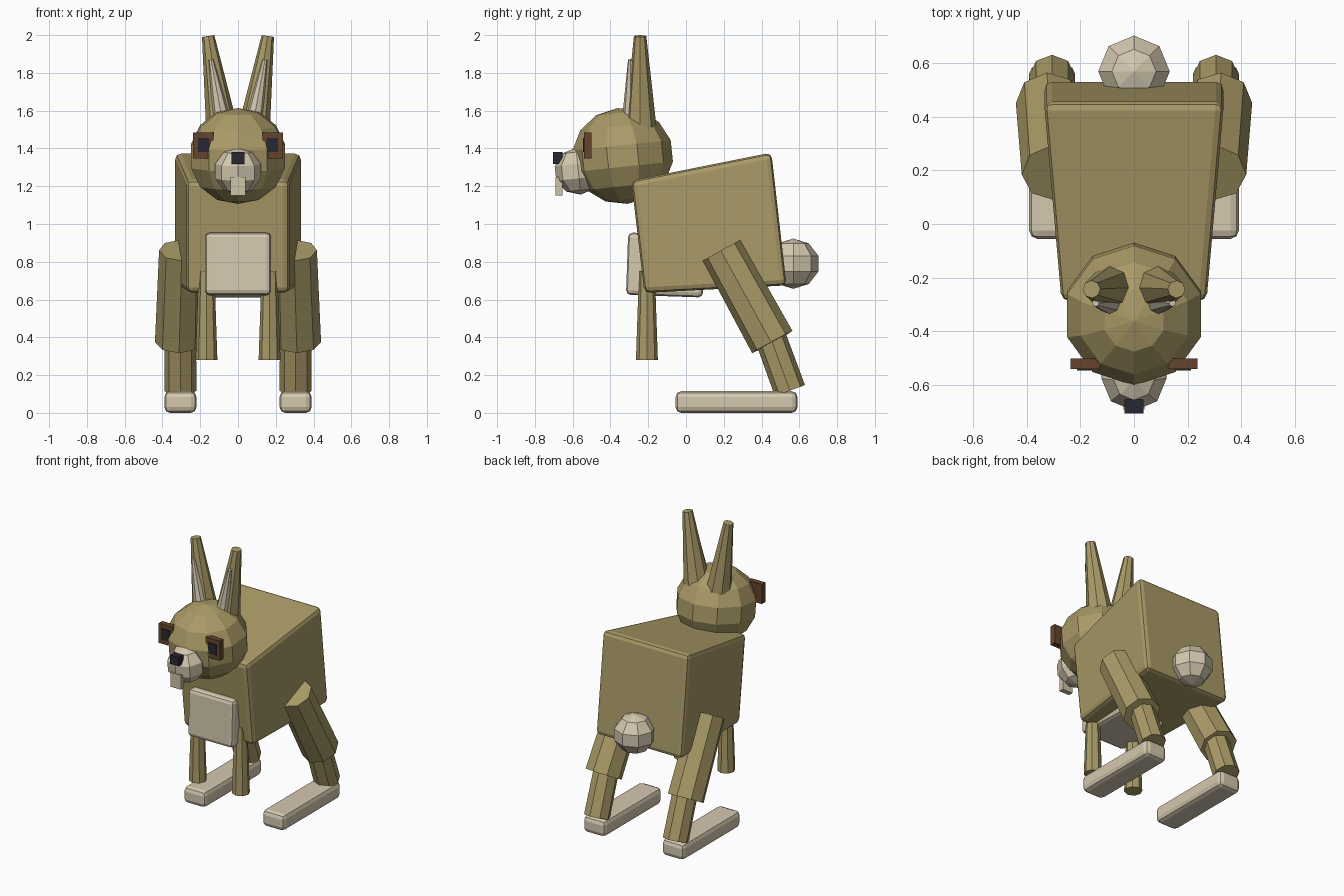
import bpy, bmesh, math
from mathutils import Vector, Matrix

if "Cube" in bpy.data.objects:
    bpy.data.objects.remove(bpy.data.objects["Cube"])


def material(name, rgb):
    m = bpy.data.materials.new(name)
    m.diffuse_color = (*rgb, 1)
    m.use_nodes = True
    m.node_tree.nodes["Principled BSDF"].inputs["Base Color"].default_value = m.diffuse_color
    return m


FUR = material("tan fur", (0.40, 0.325, 0.135))
CREAM = material("cream fur", (0.66, 0.58, 0.43))
IVORY = material("ivory tooth", (0.62, 0.55, 0.38))
BROWN = material("brown", (0.13, 0.06, 0.025))
DARK = material("dark", (0.02, 0.02, 0.032))


def finish(bm, name, mat, mirror=False, bevel=0.0):
    bmesh.ops.recalc_face_normals(bm, faces=bm.faces)
    me = bpy.data.meshes.new(name)
    bm.to_mesh(me)
    bm.free()
    me.materials.append(mat)
    ob = bpy.data.objects.new(name, me)
    bpy.context.collection.objects.link(ob)
    if bevel:
        b = ob.modifiers.new("bevel", 'BEVEL')
        b.width, b.segments, b.limit_method = bevel, 2, 'NONE'
    if mirror:
        m = ob.modifiers.new("mirror", 'MIRROR')
        m.use_mirror_merge = False
    return ob


def box(name, mat, lo, hi, mirror=False, bevel=0.0, tilt=0.0):
    lo, hi = Vector(lo), Vector(hi)
    bm = bmesh.new()
    bmesh.ops.create_cube(bm, size=1, matrix=Matrix.Translation((lo + hi) / 2)
                          @ Matrix.Rotation(math.radians(tilt), 4, 'X')
                          @ Matrix.Diagonal((*(hi - lo), 1)))
    return finish(bm, name, mat, mirror, bevel)


def ball(name, mat, centre, radii, seg, rings, tilt=0.0):
    bm = bmesh.new()
    bmesh.ops.create_uvsphere(bm, u_segments=seg, v_segments=rings, radius=1,
                              matrix=Matrix.Translation(centre)
                              @ Matrix.Rotation(math.radians(tilt), 4, 'X')
                              @ Matrix.Diagonal((*radii, 1)))
    return finish(bm, name, mat)


def limb(name, mat, p0, r0, p1, r1, sides=8):
    """Tapered prism from p0 to p1, mirrored to the other side."""
    p0, p1 = Vector(p0), Vector(p1)
    d = p1 - p0
    bm = bmesh.new()
    bmesh.ops.create_cone(bm, cap_ends=True, segments=sides, radius1=r0, radius2=r1,
                          depth=d.length, matrix=Matrix.Translation((p0 + p1) / 2)
                          @ d.to_track_quat('Z', 'Y').to_matrix().to_4x4())
    return finish(bm, name, mat, mirror=True)


# Body: tilted side profile, wider towards the back
profile = [(-0.29, 1.23, 0.27), (0.452, 1.378, 0.335), (0.532, 0.675, 0.335), (-0.22, 0.635, 0.27)]
bm = bmesh.new()
left = [bm.verts.new((-w, y, z)) for y, z, w in profile]
right = [bm.verts.new((w, y, z)) for y, z, w in profile]
bm.faces.new(left)
bm.faces.new(right[::-1])
for i in range(4):
    j = (i + 1) % 4
    bm.faces.new((left[i], right[i], right[j], left[j]))
finish(bm, "body", FUR, bevel=0.03)

# Chest patch and tail
box("chest_patch", CREAM, (-0.175, -0.312, 0.618), (0.175, 0.095, 0.948), bevel=0.025, tilt=-2)
ball("tail", CREAM, (0, 0.568, 0.79), (0.14, 0.14, 0.133), 8, 5)

# Head and face
ball("head", FUR, (0, -0.335, 1.36), (0.268, 0.268, 0.255), 10, 7, tilt=6)
ball("muzzle", CREAM, (0, -0.57, 1.28), (0.128, 0.128, 0.125), 8, 5, tilt=6)
box("nose", DARK, (-0.035, -0.705, 1.318), (0.035, -0.653, 1.38))
box("tooth", IVORY, (-0.04, -0.69, 1.15), (0.04, -0.655, 1.25))
box("eye_frame", BROWN, (0.127, -0.54, 1.348), (0.237, -0.5, 1.485), mirror=True)
box("eye", DARK, (0.15, -0.546, 1.38), (0.213, -0.538, 1.455), mirror=True)

# Ears
limb("ear", FUR, (0.087, -0.24, 1.52), 0.083, (0.158, -0.243, 1.995), 0.033)
limb("inner_ear", CREAM, (0.083, -0.292, 1.54), 0.048, (0.143, -0.294, 1.87), 0.013)

# Legs and feet
limb("front_leg", FUR, (0.167, -0.207, 0.28), 0.058, (0.167, -0.207, 0.75), 0.042)
limb("thigh", FUR, (0.318, 0.457, 0.375), 0.122, (0.303, 0.19, 0.86), 0.115)
limb("shin", FUR, (0.305, 0.55, 0.118), 0.085, (0.305, 0.44, 0.42), 0.083)
box("foot", CREAM, (0.22, -0.055, 0.0), (0.39, 0.59, 0.115), mirror=True, bevel=0.03)
